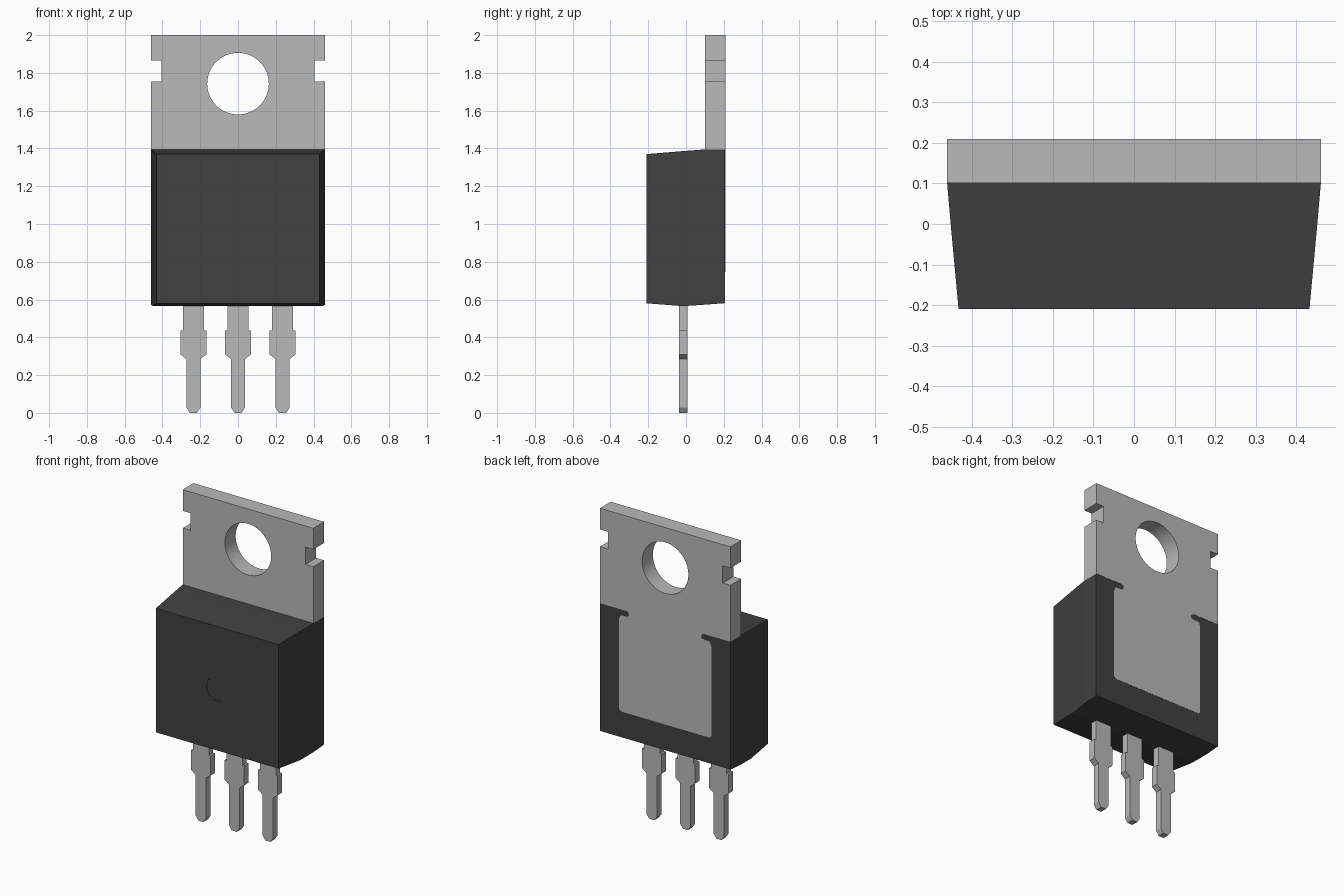
import bpy, bmesh, math

cube = bpy.data.objects.get("Cube")
if cube:
    bpy.data.objects.remove(cube, do_unlink=True)


def material(name, value):
    m = bpy.data.materials.new(name)
    m.use_nodes = True
    colour = (value, value, value, 1)
    m.diffuse_color = colour
    m.node_tree.nodes["Principled BSDF"].inputs["Base Color"].default_value = colour
    return m


METAL = material("light grey metal", 0.49)
PLASTIC = material("dark grey plastic", 0.052)


def finish(bm, name, mat):
    bmesh.ops.recalc_face_normals(bm, faces=bm.faces[:])
    mesh = bpy.data.meshes.new(name)
    bm.to_mesh(mesh)
    bm.free()
    mesh.materials.append(mat)
    ob = bpy.data.objects.new(name, mesh)
    bpy.context.collection.objects.link(ob)
    return ob


def circle(cx, cz, r, n=64):
    return [(cx + r * math.cos(2 * math.pi * i / n),
             cz + r * math.sin(2 * math.pi * i / n)) for i in range(n)]


def mirrored(half):
    """Close a right-hand outline with its mirror image."""
    return half + [(-x, z) for x, z in reversed(half)]


def prism(name, loops, y0, y1, mat, dx=0.0):
    """Extrude x-z outlines (the first is outer, others are holes) from y0 to y1."""
    bm = bmesh.new()
    edges = []
    for loop in loops:
        vs = [bm.verts.new((x + dx, y0, z)) for x, z in loop]
        edges += [bm.edges.new((a, b)) for a, b in zip(vs, vs[1:] + vs[:1])]
    bmesh.ops.triangle_fill(bm, edges=edges, use_beauty=True)
    out = bmesh.ops.extrude_face_region(bm, geom=bm.faces[:])
    for v in out["geom"]:
        if isinstance(v, bmesh.types.BMVert):
            v.co.y = y1
    return finish(bm, name, mat)


# Moulded body: rectangular sections (y, half width, bottom, top) lofted along y
sections = [(-0.209, 0.432, 0.58, 1.37), (-0.015, 0.45, 0.565, 1.386),
            (0.10, 0.46, 0.573, 1.395), (0.2075, 0.46, 0.581, 1.395)]
bm = bmesh.new()
rings = [[bm.verts.new((x, y, z)) for x, z in ((-w, b), (w, b), (w, t), (-w, t))]
         for y, w, b, t in sections]
bm.faces.new(rings[0])
bm.faces.new(rings[-1])
for r0, r1 in zip(rings, rings[1:]):
    for i in range(4):
        j = (i + 1) % 4
        bm.faces.new((r0[i], r0[j], r1[j], r1[i]))
body = finish(bm, "moulded_body", PLASTIC)

# Very shallow round mould mark on the front of the body
cutter = prism("mark_cutter", [circle(0, 0.97, 0.075, 32)], -0.25, -0.207, PLASTIC)
cutter.hide_render = True
cut = body.modifiers.new("mould mark", "BOOLEAN")
cut.operation = "DIFFERENCE"
cut.solver = "EXACT"
cut.object = cutter
bpy.context.view_layer.objects.active = body
bpy.ops.object.modifier_apply(modifier=cut.name)
bpy.data.objects.remove(cutter, do_unlink=True)

# Mounting tab with its exposed pad on the back, side notches and screw hole
half_tab = [(0.312, 0.745), (0.325, 0.758), (0.325, 1.335), (0.318, 1.352),
            (0.305, 1.359), (0.272, 1.359), (0.259, 1.365), (0.254, 1.377),
            (0.259, 1.389), (0.272, 1.395), (0.46, 1.395), (0.46, 1.755),
            (0.405, 1.755), (0.405, 1.865), (0.46, 1.865), (0.46, 2.0)]
tab = prism("mounting_tab", [mirrored(half_tab), circle(0, 1.743, 0.163)],
            0.101, 0.209, METAL)
for p in tab.data.polygons:
    # Smooth only the wall of the hole
    c = p.center
    p.use_smooth = abs(p.normal.y) < 0.1 and math.hypot(c.x, c.z - 1.743) < 0.17
# Keep the hole rims crisp
bpy.ops.object.select_all(action="DESELECT")
tab.select_set(True)
bpy.context.view_layer.objects.active = tab
bpy.ops.object.shade_smooth_by_angle(angle=math.radians(15))

# Three pins with wide shoulders and chamfered tips
half_pin = [(0.018, 0.0), (0.037, 0.028), (0.037, 0.285), (0.069, 0.31),
            (0.069, 0.435), (0.056, 0.435), (0.056, 0.65)]
for name, x in (("right_pin", -0.236), ("middle_pin", 0.0), ("left_pin", 0.236)):
    prism(name, [mirrored(half_pin)], -0.037, 0.007, METAL, x)
